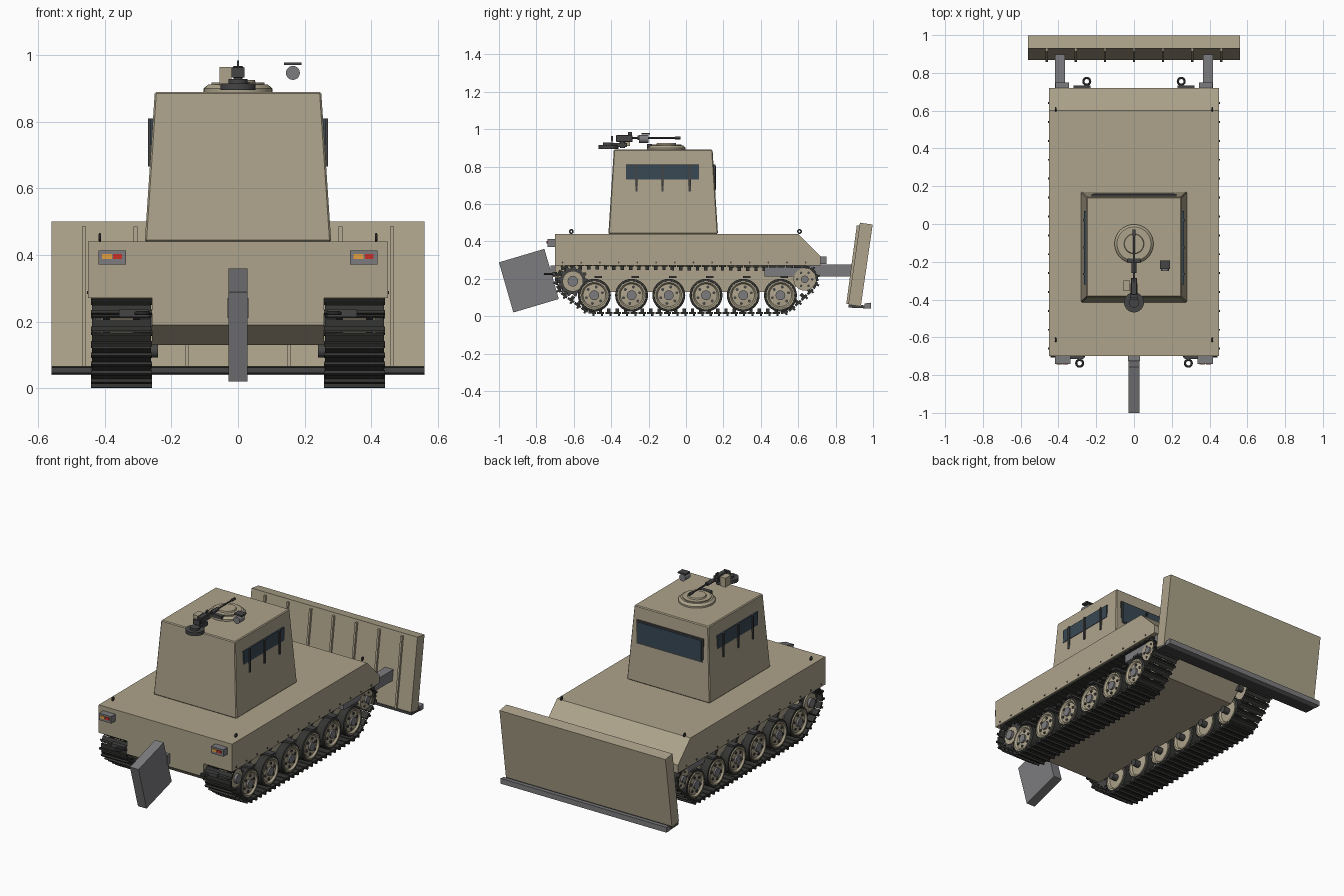
import bpy, bmesh
from math import sin, cos, pi, radians, hypot
from mathutils import Matrix, Vector

if "Cube" in bpy.data.objects:
    bpy.data.objects.remove(bpy.data.objects["Cube"])


def mat(name, r, g, b):
    m = bpy.data.materials.new(name)
    m.diffuse_color = (r, g, b, 1)
    m.use_nodes = True
    m.node_tree.nodes["Principled BSDF"].inputs["Base Color"].default_value = m.diffuse_color
    return m


TAN = mat("tan_paint", .42, .37, .26)
DARK = mat("dark_rubber", .035, .035, .033)
IRON = mat("dark_iron", .06, .06, .06)
STEEL = mat("steel", .2, .2, .21)
GLASS = mat("glass", .04, .065, .09)
RED = mat("red_lamp", .6, .03, .02)
AMBER = mat("amber_lamp", .8, .35, .05)


def finish(name, bm, m):
    bmesh.ops.recalc_face_normals(bm, faces=bm.faces)
    me = bpy.data.meshes.new(name)
    bm.to_mesh(me)
    bm.free()
    me.materials.append(m)
    me.shade_smooth()
    me.set_sharp_from_angle(angle=radians(30))
    ob = bpy.data.objects.new(name, me)
    bpy.context.collection.objects.link(ob)
    return ob


def add_box(bm, c, s, rx=0, about=None):
    M = Matrix.Translation(c) @ Matrix.Diagonal((*s, 1))
    if about is not None:
        M = Matrix.Translation(about) @ Matrix.Rotation(rx, 4, 'X') @ M
    bmesh.ops.create_cube(bm, size=1, matrix=M)


def box(name, c, s, m, bevel=0):
    bm = bmesh.new()
    add_box(bm, c, s)
    if bevel:
        bmesh.ops.bevel(bm, geom=bm.edges[:], offset=bevel, segments=1, affect='EDGES')
    return finish(name, bm, m)


def add_cyl(bm, c, r, d, axis='Z', seg=24, r2=None):
    R = {'X': Matrix.Rotation(pi/2, 4, 'Y'), 'Y': Matrix.Rotation(-pi/2, 4, 'X'), 'Z': Matrix()}[axis]
    bmesh.ops.create_cone(bm, cap_ends=True, segments=seg, radius1=r, radius2=r if r2 is None else r2,
                          depth=d, matrix=Matrix.Translation(c) @ R)


def cyl(name, c, r, d, m, axis='Z', seg=24, r2=None):
    bm = bmesh.new()
    add_cyl(bm, c, r, d, axis, seg, r2)
    return finish(name, bm, m)


def slab(name, pts, x0, x1, m):
    """Side profile (y, z) extruded along x."""
    bm = bmesh.new()
    f = bm.faces.new([bm.verts.new((x0, y, z)) for y, z in pts])
    g = bmesh.ops.extrude_face_region(bm, geom=[f])['geom']
    bmesh.ops.translate(bm, vec=(x1 - x0, 0, 0), verts=[v for v in g if isinstance(v, bmesh.types.BMVert)])
    return finish(name, bm, m)


def lathe(name, prof, c, m, seg=32):
    """Closed (radius, x) profile turned about the x axis."""
    bm = bmesh.new()
    rings = [[bm.verts.new((c[0] + x, c[1] + r*cos(2*pi*i/seg), c[2] + r*sin(2*pi*i/seg)))
              for r, x in prof] for i in range(seg)]
    n = len(prof)
    for i in range(seg):
        a, b = rings[i], rings[(i+1) % seg]
        for j in range(n):
            k = (j+1) % n
            bm.faces.new((a[j], a[k], b[k], b[j]))
    return finish(name, bm, m)


def ring(name, c, R, r, m):
    prof = [(R + r*cos(2*pi*i/8), r*sin(2*pi*i/8)) for i in range(8)]
    return lathe(name, prof, c, m, 16)


# hull
slab("upper_hull", [(-.70, .27), (-.70, .44), (.60, .44), (.72, .32), (.72, .27)], -.45, .45, TAN)
slab("lower_hull", [(-.70, .28), (-.70, .19), (-.62, .13), (.56, .13), (.715, .28)], -.258, .258, TAN)
bm = bmesh.new()
for s in (-1, 1):
    for i in range(14):
        add_cyl(bm, (s*.451, -.66 + i*.1, .287), .005, .006, 'X', 6)
finish("skirt_bolts", bm, IRON)

# cabin
bm = bmesh.new()
add_box(bm, (0, 0, .665), (1, 1, .45))
for v in bm.verts:
    top = v.co.z > .665
    v.co.x *= 2*(.25 if top else .28)
    v.co.y = (-.122 + (1 if v.co.y > 0 else -1)*(.264 if top else .293))
bmesh.ops.bevel(bm, geom=bm.edges[:], offset=.005, segments=1, affect='EDGES')
finish("cabin", bm, TAN)
for s in (-1, 1):
    side = box("side_window", (s*.2575, -.125, .77), (.012, .39, .08), GLASS)
    for y in (-.265, -.125, .02):
        box("window_bar", (s*.266, y, .738), (.01, .011, .145), IRON)
box("front_window_frame", (0, .152, .74), (.45, .012, .142), IRON)
box("front_window", (0, .155, .74), (.43, .012, .125), GLASS)

# roof hatch
prof = [(.103, 0), (.103, .012), (.09, .024), (.078, .024), (.078, 0)]
hatch = lathe("hatch_ring", prof, (0, 0, 0), TAN, 40)
hatch.rotation_euler = (0, -pi/2, 0)
hatch.location = (0, -.105, .888)
cyl("hatch_lid", (0, -.105, .903), .08, .03, TAN, seg=40)
cyl("hatch_cap", (0, -.105, .92), .055, .012, TAN, seg=32, r2=.05)
box("hatch_hinge", (0, -.195, .91), (.07, .025, .02), IRON)

# roof gun
cyl("gun_mount", (0, -.415, .905), .053, .02, IRON, seg=32)
cyl("gun_mount_cap", (0, -.415, .921), .028, .014, IRON)
box("gun_cradle", (0, -.36, .915), (.035, .09, .022), IRON)
cyl("gun_post", (0, -.34, .925), .014, .05, IRON)
box("gun_body", (0, -.33, .95), (.032, .09, .036), IRON, .003)
cyl("gun_sleeve", (0, -.23, .953), .012, .06, IRON, 'Y', 12)
cyl("gun_barrel", (0, -.16, .953), .005, .26, IRON, 'Y', 12)
cyl("gun_muzzle", (0, -.045, .953), .008, .03, IRON, 'Y', 12)
box("gun_sight", (0, -.30, .976), (.007, .02, .016), IRON)
box("gun_grip", (0, -.395, .948), (.04, .012, .03), IRON)
box("ammo_box", (-.038, -.328, .937), (.036, .056, .056), TAN)

# roof camera
cyl("camera", (.165, -.225, .947), .021, .05, STEEL, 'Y')
box("camera_shade", (.165, -.215, .975), (.053, .045, .008), IRON)

# blade
slab("blade", [(.93, .50), (.998, .49), (.935, .055), (.868, .065)], -.56, .56, TAN)
for i in range(-3, 4):
    x = i*.154
    slab("blade_rib", [(.913, .485), (.932, .485), (.875, .065), (.857, .065)], x - .006, x + .006, TAN)
slab("cutting_edge", [(.955, .068), (.988, .072), (1.0-.012, .04), (.955, .04)], -.56, .56, STEEL)
slab("edge_backing", [(.87, .062), (.96, .058), (.96, .042), (.87, .046)], -.56, .56, IRON)
for s in (-1, 1):
    box("push_arm", (s*.392, .66, .245), (.055, .48, .065), STEEL)
    box("arm_bracket", (s*.38, .735, .30), (.07, .03, .04), STEEL)

# ripper
slab("ripper", [(-1, .288), (-.757, .36), (-.68, .092), (-.923, .02)], -.029, .029, STEEL)
box("ripper_hitch", (0, -.71, .24), (.062, .03, .06), STEEL)
cyl("ripper_pin", (0, -.735, .225), .018, .05, IRON, 'Y', 16)

# track path: convex outline around the wheels
WHEELS = [(-.49 + i*.199, .112) for i in range(6)]
SPROCKET, IDLER = (-.605, .187), (.635, .197)
circles = [(*w, .095) for w in WHEELS] + [(*SPROCKET, .088), (*IDLER, .068)]
cloud = sorted((y + r*cos(a*pi/48), z + r*sin(a*pi/48)) for y, z, r in circles for a in range(96))


def half(points):
    h = []
    for p in points:
        while len(h) > 1 and ((h[-1][0]-h[-2][0])*(p[1]-h[-2][1]) - (h[-1][1]-h[-2][1])*(p[0]-h[-2][0])) <= 0:
            h.pop()
        h.append(p)
    return h[:-1]


path = [Vector(p) for p in half(cloud) + half(cloud[::-1])]
path.append(path[0])
total = sum((b - a).length for a, b in zip(path, path[1:]))
LINKS = 68


def along(d):
    d %= total
    for a, b in zip(path, path[1:]):
        L = (b - a).length
        if d <= L:
            return a.lerp(b, d/L)
        d -= L
    return path[0]


for s in (-1, 1):
    # track shoes with grousers and guide horns
    bm = bmesh.new()
    pitch = total/LINKS
    for i in range(LINKS):
        a, b = along((i - .45)*pitch), along((i + .45)*pitch)
        p, t = (a + b)/2, b - a
        M = Matrix(((1, 0, 0, s*.35), (0, t.x, t.y, p.x), (0, t.y, -t.x, p.y), (0, 0, 0, 1)))
        u = t.normalized()
        M = Matrix(((1, 0, 0, s*.35), (0, u.x, u.y, p.x), (0, u.y, -u.x, p.y), (0, 0, 0, 1)))
        for c, size in (((0, 0, 0), (.176, .039, .013)), ((0, .008, .011), (.182, .011, .012)),
                        ((0, 0, -.015), (.018, .018, .02))):
            bmesh.ops.create_cube(bm, size=1, matrix=M @ Matrix.Translation(c) @ Matrix.Diagonal((*size, 1)))
    finish("track", bm, DARK)

    # road wheels: paired tyres, dished discs, hub and bolts
    for y, z in WHEELS:
        for x, out in ((.395, 1), (.302, -1)):
            c, o = (s*x, y, z), s*out
            lathe("tyre", [(.088, -.024), (.088, .024), (.077, .029), (.07, .024), (.07, -.024)], c, DARK)
            lathe("wheel_rim", [(.076, -.02*o), (.076, .031*o), (.068, .031*o), (.06, .02*o),
                                (.02, .024*o), (.02, -.02*o)], c, TAN)
        bm = bmesh.new()
        for k in range(6):
            a = k*pi/3 + .3
            add_cyl(bm, (s*.416, y + .045*cos(a), z + .045*sin(a)), .008, .012, 'X', 10)
        finish("wheel_bolts", bm, IRON)
        cyl("hub", (s*.412, y, z), .026, .034, STEEL, 'X', 20)
        cyl("axle", (s*.31, y, z), .02, .14, IRON, 'X', 16)
        box("bump_stop", (s*.39, y + .02, .209), (.08, .04, .012), IRON)

    # drive sprocket
    y, z = SPROCKET
    for x in (.305, .395):
        bm = bmesh.new()
        vs = []
        for k in range(52):
            r = .083 if k % 4 < 2 else .068
            vs.append(bm.verts.new((s*x - .01, y + r*cos(k*2*pi/52), z + r*sin(k*2*pi/52))))
        g = bmesh.ops.extrude_face_region(bm, geom=[bm.faces.new(vs)])['geom']
        bmesh.ops.translate(bm, vec=(.02, 0, 0), verts=[v for v in g if isinstance(v, bmesh.types.BMVert)])
        finish("sprocket_teeth", bm, IRON)
    cyl("sprocket_disc", (s*.36, y, z), .055, .11, TAN, 'X', 28)
    cyl("sprocket_hub", (s*.415, y, z), .028, .03, STEEL, 'X', 20)
    cyl("sprocket_shaft", (s*.32, y, z), .03, .16, IRON, 'X', 20)

    # front idler
    y, z = IDLER
    cyl("idler", (s*.395, y, z), .06, .055, TAN, 'X', 28)
    cyl("idler_inner", (s*.302, y, z), .06, .055, TAN, 'X', 28)
    cyl("idler_hub", (s*.42, y, z), .02, .03, STEEL, 'X', 20)
    cyl("idler_shaft", (s*.32, y, z), .018, .16, IRON, 'X', 16)
    bm = bmesh.new()
    for k in range(6):
        add_cyl(bm, (s*.422, y + .04*cos(k*pi/3), z + .04*sin(k*pi/3)), .007, .008, 'X', 8)
    finish("idler_bolts", bm, IRON)

    # rear lamps
    box("lamp_housing", (s*.378, -.718, .392), (.082, .045, .042), STEEL)
    box("amber_lamp", (s*.378 - .016, -.741, .395), (.03, .008, .015), AMBER)
    box("red_lamp", (s*.378 + .016, -.741, .395), (.026, .008, .015), RED)

    # tow shackles and lifting eyes
    for x, y, d in ((.288, -.737, -1), (.25, .755, 1)):
        ring("tow_shackle", (0, 0, 0), .018, .006, IRON).matrix_world = \
            Matrix.Translation((s*x, y, .225)) @ Matrix.Rotation(pi/2, 4, 'Y')
        box("shackle_mount", (s*(x + .025), y - d*.035, .225), (.09, .025, .022), IRON)
    for y in (-.613, .607):
        ring("lifting_eye", (s*.415, y, .453), .009, .004, IRON)
